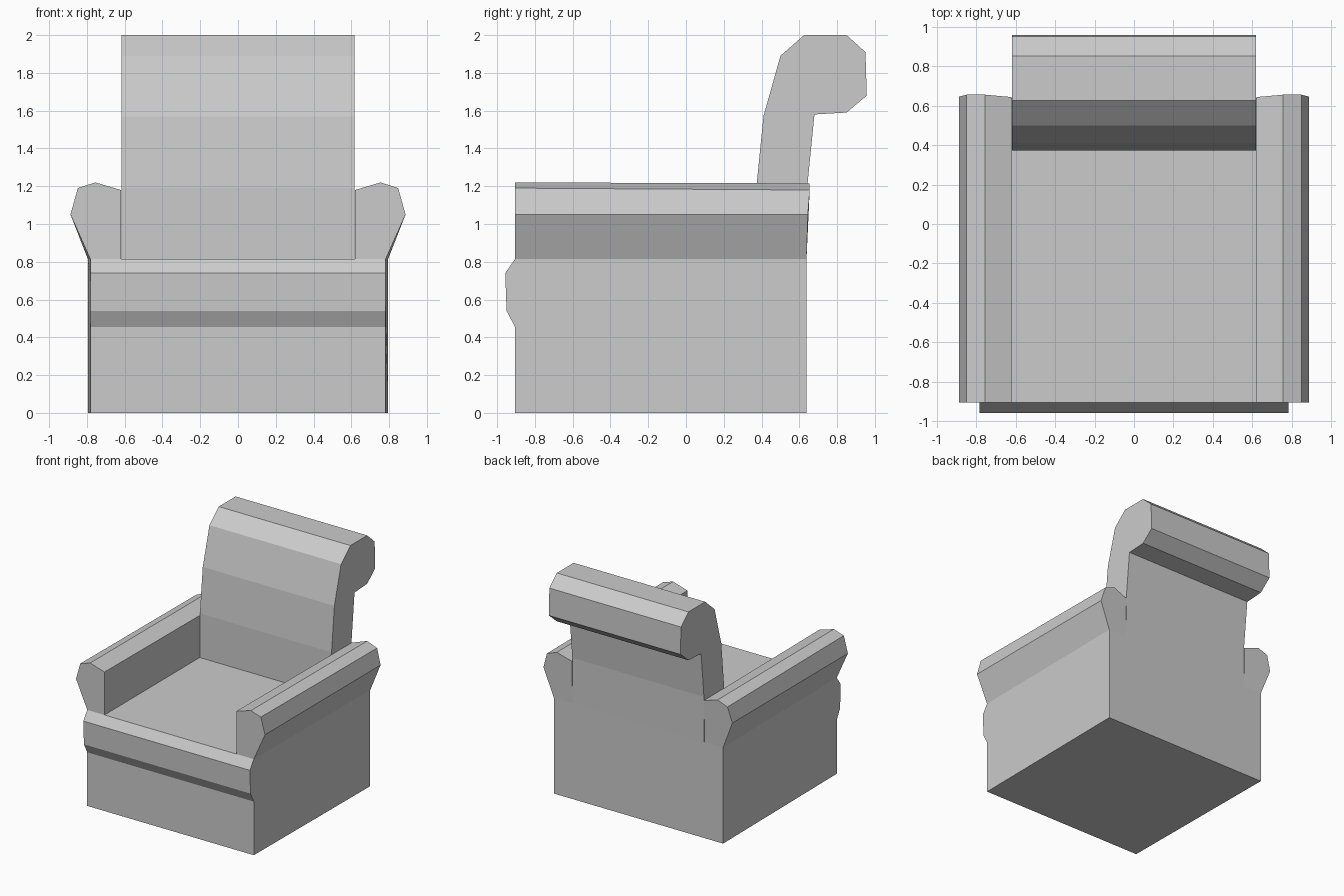
import bpy, bmesh

if "Cube" in bpy.data.objects:
    bpy.data.objects.remove(bpy.data.objects["Cube"])


def loft(name, ring_a, ring_b, skip=()):
    """Capped solid between two matching outlines; skip lists hidden side faces."""
    bm = bmesh.new()
    a = [bm.verts.new(p) for p in ring_a]
    b = [bm.verts.new(p) for p in ring_b]
    n = len(a)
    bm.faces.new(a[::-1])
    bm.faces.new(b)
    for i in range(n):
        if i not in skip:
            j = (i + 1) % n
            bm.faces.new((a[i], a[j], b[j], b[i]))
    bmesh.ops.recalc_face_normals(bm, faces=bm.faces)
    me = bpy.data.meshes.new(name)
    bm.to_mesh(me)
    bm.free()
    ob = bpy.data.objects.new(name, me)
    bpy.context.collection.objects.link(ob)
    return ob


FRONT, REAR, SEAT_Z = -0.905, 0.638, 0.815

# Seat block with a padded front lip, slightly wider at the rear
seat = [(FRONT, 0), (FRONT, 0.455), (-0.95, 0.54), (-0.957, 0.74),
        (FRONT, SEAT_Z), (REAR, SEAT_Z), (REAR, 0)]


def seat_ring(side):
    return [(side * (0.795 if y > 0 else 0.782), y, z) for y, z in seat]


loft("seat_base", seat_ring(-1), seat_ring(1))

# Backrest with a rolled headrest
back = [(0.372, SEAT_Z), (0.372, 1.19), (0.41, 1.57), (0.50, 1.89),
        (0.625, 2.0), (0.85, 2.0), (0.95, 1.91), (0.957, 1.68),
        (0.85, 1.59), (0.68, 1.58), (0.642, 1.20), (REAR, SEAT_Z)]
loft("backrest", [(-0.618, y, z) for y, z in back],
     [(0.618, y, z) for y, z in back], skip=(len(back) - 1,))

# Flared armrests, with the rear end leaning back a little
arm_front = [(0.62, SEAT_Z), (0.62, 1.18), (0.755, 1.22),
             (0.848, 1.19), (0.887, 1.05), (0.782, SEAT_Z)]
arm_rear = [(0.62, REAR, SEAT_Z), (0.62, 0.643, 1.17), (0.755, 0.655, 1.215),
            (0.848, 0.655, 1.18), (0.887, 0.645, 1.05), (0.795, REAR, SEAT_Z)]
for label, s in (("left", -1), ("right", 1)):
    loft(label + "_armrest", [(s * x, FRONT, z) for x, z in arm_front],
         [(s * x, y, z) for x, y, z in arm_rear], skip=(5,))
